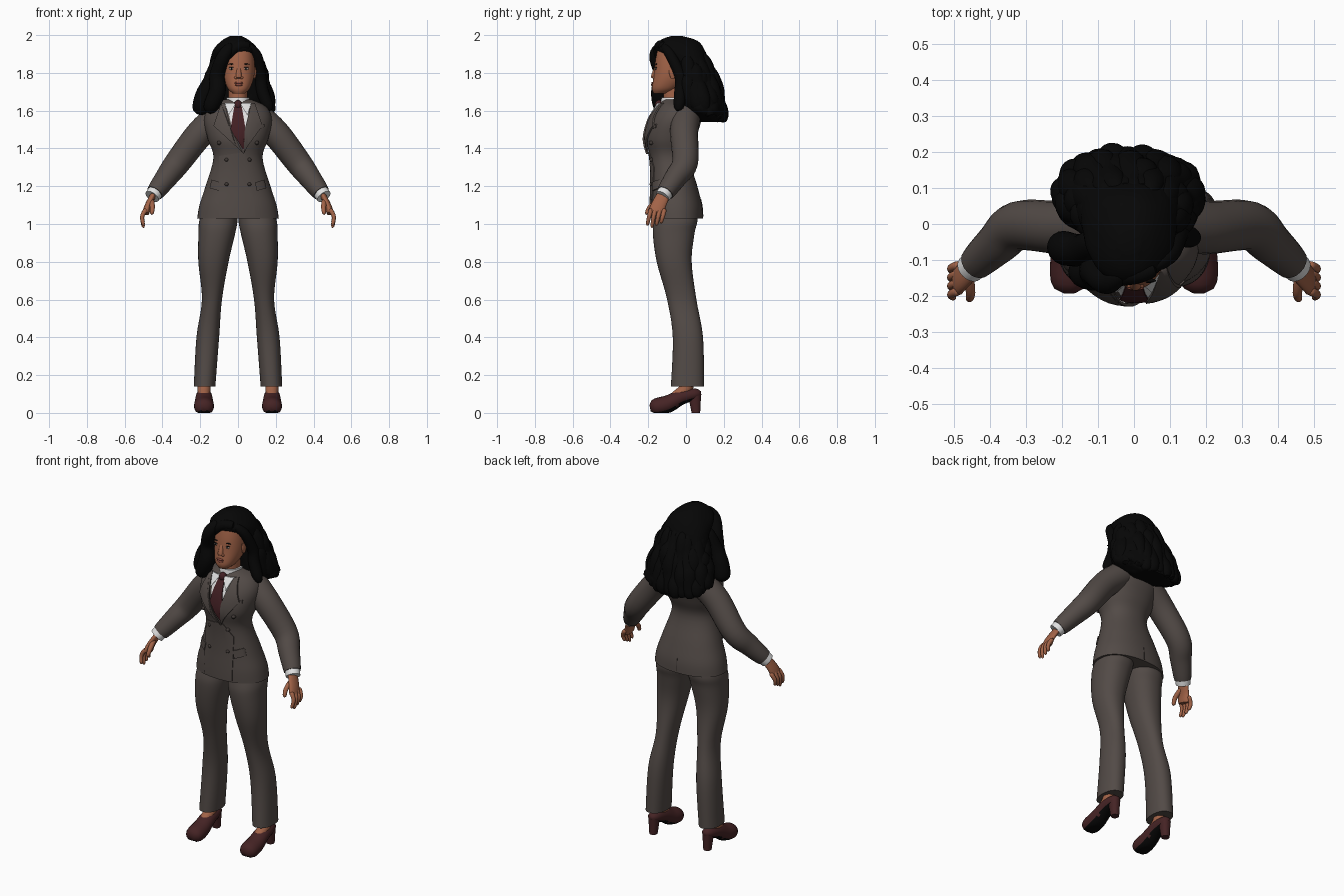
import bpy, bmesh, math, random
from mathutils import Vector
from mathutils.bvhtree import BVHTree

random.seed(4)
if "Cube" in bpy.data.objects:
    bpy.data.objects.remove(bpy.data.objects["Cube"])


def material(name, *rgb):
    mat = bpy.data.materials.new(name)
    mat.use_nodes = True
    mat.diffuse_color = (*rgb, 1)
    bsdf = next(node for node in mat.node_tree.nodes if node.type == "BSDF_PRINCIPLED")
    bsdf.inputs["Base Color"].default_value = (*rgb, 1)
    bsdf.inputs["Roughness"].default_value = .8
    return mat


SUIT = material("suit_taupe", .085, .069, .062)
SKIN = material("skin_brown", .36, .125, .064)
LIP = material("lip_rose", .24, .065, .045)
HAIR = material("hair_black", .002, .002, .002)
SHOE = material("shoe_oxblood", .06, .017, .018)
TIE = material("tie_burgundy", .055, .014, .017)
SHIRT = material("shirt_white", .75, .75, .75)
BUTTON = material("button_brown", .05, .04, .036)
EYE = material("eye_grey", .3, .25, .22)
SIDES = {"left": 1, "right": -1}


def finish(name, bm, mat):
    bmesh.ops.recalc_face_normals(bm, faces=bm.faces)
    mesh = bpy.data.meshes.new(name)
    bm.to_mesh(mesh)
    bm.free()
    mesh.materials.append(mat)
    mesh.shade_smooth()
    mesh.set_sharp_from_angle(angle=.8)
    obj = bpy.data.objects.new(name, mesh)
    bpy.context.scene.collection.objects.link(obj)
    return obj


def spline(rows, steps=5):
    """Catmull-Rom interpolation of control rows."""
    last = len(rows) - 1
    smooth = []
    for i in range(last):
        before, start, end, after = (Vector(rows[max(0, min(last, i + k))]) for k in (-1, 0, 1, 2))
        for step in range(steps):
            t = step / steps
            bend = 2 * before - 5 * start + 4 * end - after
            curl = 3 * (start - end) + after - before
            smooth.append(start + t / 2 * (end - before + t * (bend + t * curl)))
    return smooth + [Vector(rows[last])]


def loft(name, rings, mat):
    bm = bmesh.new()
    loops = [[bm.verts.new(point) for point in ring] for ring in rings]
    count = len(loops[0])
    for low, high in zip(loops, loops[1:]):
        for i in range(count):
            j = (i + 1) % count
            bm.faces.new((low[i], low[j], high[j], high[i]))
    bm.faces.new(loops[0])
    bm.faces.new(loops[-1])
    return finish(name, bm, mat)


def circle(count):
    return [math.tau * i / count for i in range(count)]


def stack(name, rows, mat, x=0, wave=lambda angle, z: 1):
    """Rounded horizontal sections: height, half width, front, back, centre x."""
    def squared(value):
        return math.copysign(abs(value) ** .9, value)
    rings = []
    for z, width, front, back, shift in spline([row if len(row) == 5 else (*row, x) for row in rows]):
        middle, depth = (front + back) / 2, (back - front) / 2
        rings.append([(shift + width * squared(math.cos(a)) * wave(a, z),
                       middle + depth * squared(math.sin(a)) * wave(a, z), z) for a in circle(48)])
    return loft(name, rings, mat)


def taper(start, end):
    return lambda t: start + (end - start) * t * t


def rounded(start, end, power=8):
    return lambda t: (start + (end - start) * t) * max(.1, 1 - abs(2 * t - 1) ** power) ** .5


def tube(name, points, radius, mat, side=1, flat=1, hint=(0, 1, 0)):
    """Ellipse swept along a smooth path; flat scales it across the hint."""
    path = [Vector((x * side, y, z)) for x, y, z in spline(points)]
    last = len(path) - 1
    rings = []
    for i, point in enumerate(path):
        along = (path[min(i + 1, last)] - path[max(i - 1, 0)]).normalized()
        wide = Vector(hint)
        wide = (wide - along * wide.dot(along)).normalized()
        thin = along.cross(wide) * flat
        size = radius(i / last)
        rings.append([point + size * (wide * math.cos(a) + thin * math.sin(a)) for a in circle(20)])
    return loft(name, rings, mat)


def surface(target, x, z, face=-1):
    hit = target.ray_cast(Vector((x, face, z)), Vector((0, -face, 0)))[0]
    return hit.y if hit else 0


def stud(name, target, x, z, width, height, mat, depth=.007):
    """Flattened ball set into the front of a body."""
    bm = bmesh.new()
    bmesh.ops.create_uvsphere(bm, u_segments=16, v_segments=10, radius=1)
    centre = Vector((x, surface(target, x, z), z))
    for vert in bm.verts:
        vert.co = centre + Vector((width, depth, height)) * vert.co
    return finish(name, bm, mat)


def patch(name, outline, mat, lift=.002, thick=.006, face=-1):
    """Thin plate draped over the jacket."""
    bm = bmesh.new()
    bm.faces.new([bm.verts.new((x, 0, z)) for x, z in outline])
    bmesh.ops.triangulate(bm, faces=bm.faces)
    bmesh.ops.subdivide_edges(bm, edges=bm.edges, cuts=5, use_grid_fill=True)
    for vert in bm.verts:
        vert.co.y = surface(jacket, vert.co.x, vert.co.z, face) + face * lift
    outer = bmesh.ops.extrude_face_region(bm, geom=bm.faces[:], use_keep_orig=True)["geom"]
    for item in outer:
        if isinstance(item, bmesh.types.BMVert):
            item.co.y += face * thick
    return finish(name, bm, mat)


# Jacket and head, with lookups for the details that sit on them
jacket_body = stack("jacket_body", [
    (1.03, .216, -.19, .09), (1.1, .204, -.19, .085), (1.2, .172, -.185, .06), (1.35, .13, -.19, .02),
    (1.45, .16, -.21, .05), (1.55, .18, -.19, .08), (1.62, .15, -.15, .06), (1.66, .07, -.12, .02)], SUIT)
head_body = stack("head", [
    (1.69, .03, -.17, -.1), (1.72, .06, -.18, -.04), (1.79, .083, -.17, .02),
    (1.88, .083, -.16, .03), (1.94, .07, -.14, .02), (1.97, .03, -.08, -.03)], SKIN, x=.004)
bpy.context.view_layer.update()
graph = bpy.context.evaluated_depsgraph_get()
jacket, head = (BVHTree.FromObject(body, graph) for body in (jacket_body, head_body))

# Shirt, tie and jacket details
stack("neck", [(1.6, .05, -.12, 0), (1.76, .05, -.12, 0)], SKIN)
stack("shirt_collar", [(1.6, .07, -.14, .02), (1.67, .06, -.13, .01)], SHIRT)
patch("shirt_front", [(-.06, 1.63), (.06, 1.63), (.05, 1.5), (.03, 1.39), (-.03, 1.5)], SHIRT, thick=.003)
patch("tie_blade", [(-.02, 1.62), (.02, 1.62), (.04, 1.5), (.03, 1.39), (-.04, 1.5)], TIE, lift=.004)
stud("tie_knot", jacket, 0, 1.63, .022, .026, TIE, depth=.022)
patch("front_overlap", [(-.1, 1.04), (.09, 1.04), (.09, 1.3), (.03, 1.38), (-.1, 1.36)],
      SUIT, lift=.001, thick=.004)
patch("breast_pocket", [(.09, 1.5), (.14, 1.51), (.14, 1.53), (.09, 1.52)], SUIT)
patch("back_vent", [(-.003, 1.04), (.003, 1.04), (0, 1.13)], BUTTON, lift=0, thick=.002, face=1)
for side, s in SIDES.items():
    patch(side + "_collar_point", [(s * .01, 1.64), (s * .07, 1.64), (s * .05, 1.575)], SHIRT, lift=.01)
    patch(side + "_lapel", [(s * .07, 1.64), (s * .036, 1.5), (.03, 1.37), (.02 + s * .03, 1.41),
                            (s * .13, 1.52), (s * .12, 1.55), (s * .09, 1.64)],
          SUIT, lift=.009 - s * .003, thick=.008)
    patch(side + "_pocket_flap", [(s * .09, 1.22), (s * .14, 1.235), (s * .15, 1.19), (s * .1, 1.175)],
          SUIT, thick=.009)
    for x, z in ((.1, 1.43), (.06, 1.34), (.06, 1.21)):
        stud(side + "_button", jacket, s * x, z, .011, .011, BUTTON, depth=.014)

# Legs, shoes, arms and hands
for side, s in SIDES.items():
    stack(side + "_trouser_leg", [
        (1.15, .075, -.13, .03, s * .08), (1.03, .1, -.165, .06, s * .102), (.95, .097, -.175, .045, s * .112),
        (.8, .08, -.155, .03, s * .13), (.6, .053, -.1, .055, s * .138), (.4, .06, -.07, .09, s * .16),
        (.14, .057, -.08, .095, s * .177)], SUIT)
    tube(side + "_foot", [(.18, .01, .2), (.18, 0, .13), (.18, -.06, .08)], taper(.036, .03), SKIN, s)
    shoe = tube(side + "_shoe", [(.18, -.19, .025), (.18, -.1, .045), (.18, -.02, .085), (.18, .08, .105)],
                rounded(.06, .036, power=5), SHOE, s, flat=.9, hint=(1, 0, 0))
    for vert in shoe.data.vertices:
        vert.co.z = max(vert.co.z, 0)
    shoe.data.materials.append(HAIR)
    for face in shoe.data.polygons:
        face.material_index = int(face.normal.z < -.6)
    stack(side + "_shoe_heel", [(0, .022, .03, .075), (.1, .03, .01, .08)], SHOE, x=s * .18)
    tube(side + "_sleeve", [(.1, 0, 1.57), (.2, -.01, 1.48), (.32, -.005, 1.325), (.38, -.055, 1.245),
                            (.44, -.11, 1.165)], taper(.076, .046), SUIT, s)
    tube(side + "_shirt_cuff", [(.43, -.1, 1.18), (.455, -.125, 1.145)], taper(.042, .04), SHIRT, s)
    tube(side + "_palm", [(.44, -.11, 1.17), (.475, -.145, 1.1), (.49, -.16, 1.05)],
         rounded(.034, .044), SKIN, s, flat=.45)
    for k in range(4):
        y, tip = -.185 + .024 * k, .98 + .012 * abs(k - 1)
        tube(side + "_finger", [(.485, y, 1.08), (.507, y - .01, 1.04), (.5, y - .02, tip)],
             rounded(.013, .009), SKIN, s)
    tube(side + "_thumb", [(.46, -.14, 1.13), (.453, -.19, 1.09), (.457, -.21, 1.05)],
         rounded(.016, .01), SKIN, s)

# Face
tube("nose", [(.004, -.15, 1.84), (.004, -.165, 1.8), (.004, -.17, 1.77)], rounded(.01, .018), SKIN)
stud("upper_lip", head, .004, 1.747, .024, .006, LIP)
stud("lower_lip", head, .004, 1.737, .02, .007, LIP)
for side, s in SIDES.items():
    x = .004 + s * .038
    stud(side + "_nostril", head, .004 + s * .014, 1.775, .01, .008, SKIN)
    stud(side + "_eye", head, x, 1.822, .014, .006, EYE, depth=.004)
    stud(side + "_iris", head, x, 1.822, .006, .006, HAIR, depth=.005)
    stud(side + "_lash", head, x, 1.829, .016, .002, HAIR, depth=.005)
    stud(side + "_brow", head, x, 1.846, .02, .003, HAIR, depth=.005)
    stack(side + "_ear", [(1.77, .005, -.08, -.06), (1.8, .01, -.09, -.05), (1.83, .006, -.09, -.05)],
          SKIN, x=.004 + s * .084)

# Hair mass, front sweeps and wavy locks
stack("hair_mass", [
    (1.54, .1, .06, .2), (1.6, .205, -.03, .21), (1.7, .17, -.055, .18), (1.84, .14, -.07, .13),
    (1.92, .12, -.16, .1), (1.97, .075, -.14, .06), (1.995, .03, -.08, -.02)], HAIR, x=-.012,
    wave=lambda a, z: 1 + .03 * min(1, 6 - 3 * z) * math.sin(9 * a + 3 * math.sin(40 * z)))
tube("right_front_sweep", [(-.03, -.13, 1.95), (-.075, -.16, 1.89), (-.11, -.13, 1.79),
                           (-.11, -.14, 1.7), (-.16, -.13, 1.59)], rounded(.03, .05, power=6), HAIR)
tube("right_shoulder_lock", [(-.1, -.04, 1.88), (-.14, -.07, 1.76), (-.18, -.07, 1.68), (-.205, -.06, 1.58)],
     rounded(.04, .05, power=6), HAIR)
tube("left_front_sweep", [(.05, -.12, 1.945), (.1, -.08, 1.89), (.12, -.03, 1.78),
                          (.13, -.03, 1.7), (.17, -.04, 1.6)], rounded(.025, .035, power=6), HAIR)
tube("top_sweep", [(.06, -.12, 1.94), (0, -.14, 1.94), (-.09, -.145, 1.87)], rounded(.025, .03), HAIR)
for k in range(17):
    angle = math.radians(14 * k - 22)
    across, back = math.cos(angle), math.sin(angle)
    path = []
    for j in range(7):
        t = j / 6
        reach = .09 + .09 * t + random.uniform(-.01, .01)
        path.append((across * reach * 1.05 - .02 * t, .01 + .08 * t + back * reach * (1 - .4 * t),
                     1.89 - t * (.29 + .06 * max(0, back)) + random.uniform(-.01, .01)))
    tube("hair_lock", path, rounded(.032, .04, power=4), HAIR, flat=1.2, hint=(across, back, 0))
